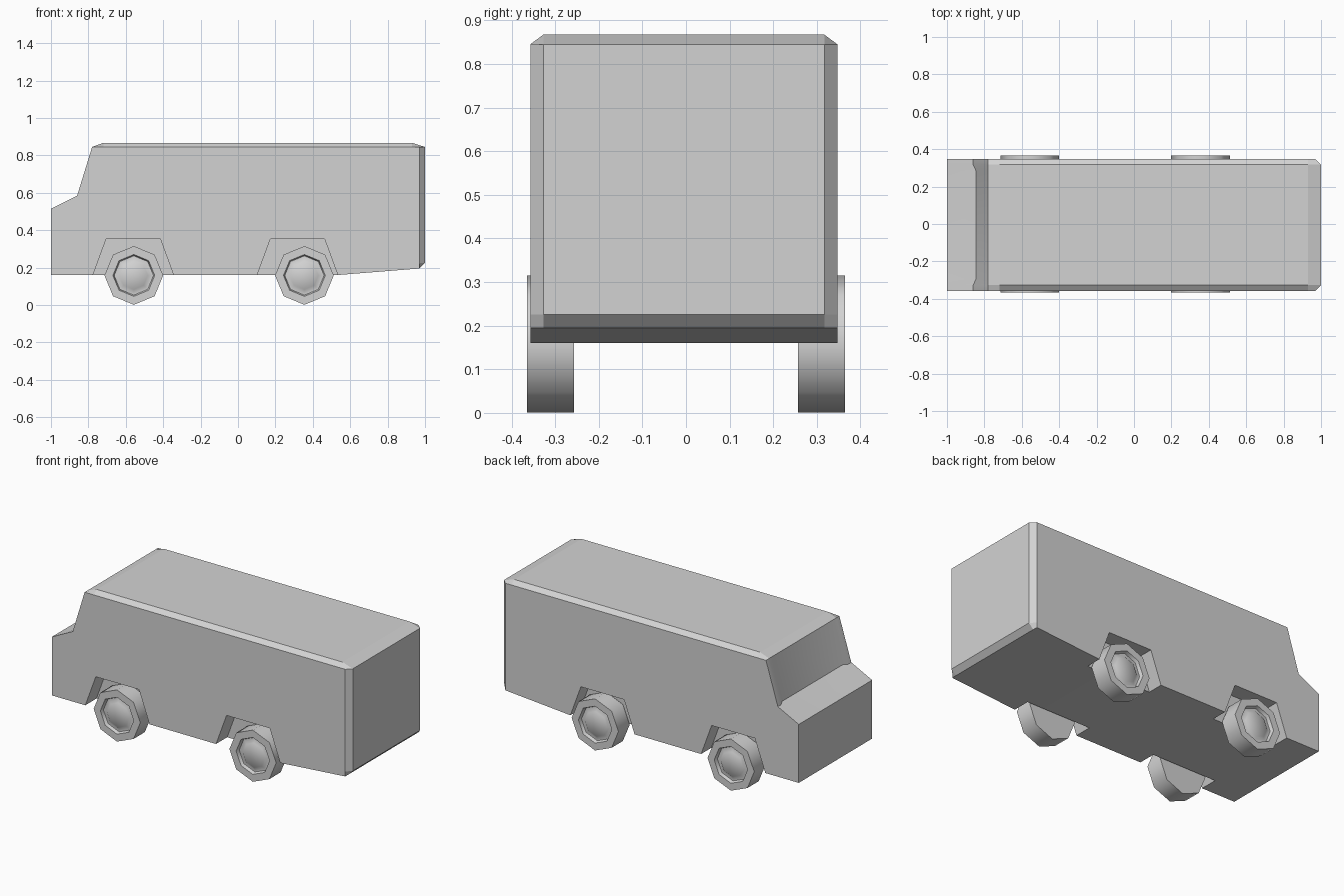
import bpy, bmesh, math

if "Cube" in bpy.data.objects:
    bpy.data.objects.remove(bpy.data.objects["Cube"])

GREY = (0.65, 0.65, 0.65, 1)
paint = bpy.data.materials.new("plain_grey")
paint.use_nodes = True
paint.diffuse_color = GREY
paint.node_tree.nodes["Principled BSDF"].inputs["Base Color"].default_value = GREY


def loft(name, rings, smooth=None):
    """Skin a row of equal-length rings and cap both ends."""
    bm = bmesh.new()
    rows = [[bm.verts.new(p) for p in ring] for ring in rings]
    count = len(rows[0])
    for a, b in zip(rows, rows[1:]):
        for i in range(count):
            j = (i + 1) % count
            bm.faces.new((a[i], a[j], b[j], b[i]))
    bm.faces.new(rows[0])
    bm.faces.new(rows[-1])
    bmesh.ops.recalc_face_normals(bm, faces=bm.faces)
    mesh = bpy.data.meshes.new(name)
    bm.to_mesh(mesh)
    bm.free()
    obj = bpy.data.objects.new(name, mesh)
    bpy.context.collection.objects.link(obj)
    mesh.materials.append(paint)
    bpy.ops.object.select_all(action='DESELECT')
    obj.select_set(True)
    bpy.context.view_layer.objects.active = obj
    if smooth:
        bpy.ops.object.shade_smooth_by_angle(angle=math.radians(smooth))
    return obj


# Body: side profile lofted across, with bevelled roof and tail edges
MID = -0.005
side = [(-1, .16), (-1, .515), (-.86, .585), (-.78, .845), (-.72, .845),
        (.93, .845), (.97, .845), (.97, .225), (.97, .195), (.53, .16)]
full = [(-1, .16), (-1, .515), (-.86, .585), (-.78, .845), (-.72, .867),
        (.93, .867), (1, .845), (1, .225), (.97, .195), (.53, .16)]
middle = list(full)
middle[2] = (-.845, .59)    # windscreen base set back
stations = [(-.352, side), (-.322, full), (-.29, middle),
            (.29, middle), (.322, full), (.352, side)]
body = loft("van_body", [[(x, y + MID, z) for x, z in prof] for y, prof in stations], 15)

# Wheel arches
for arch_x in (-.56, .318):
    for s in (-1, 1):
        shape = [(-.245, .08), (-.145, .352), (.145, .352), (.245, .08)]
        cutter = loft("arch_cutter", [[(arch_x + x, s * y, z) for x, z in shape]
                                      for y in (.25, .45)])
        cutter.hide_render = True
        mod = body.modifiers.new("arch", 'BOOLEAN')
        mod.operation = 'DIFFERENCE'
        mod.solver = 'EXACT'
        mod.object = cutter
        bpy.context.view_layer.objects.active = body
        bpy.ops.object.modifier_apply(modifier=mod.name)
        bpy.data.objects.remove(cutter)

# Wheels: eight-sided tyre, recessed rim, raised hub
HUB = [(.157, .257), (.157, .365), (.112, .365), (.105, .345), (.088, .345), (.075, .355)]
for axle, wheel_x in (("front", -.557), ("rear", .355)):
    for s, label in ((-1, "near"), (1, "far")):
        rings = []
        for r, y in HUB:
            rings.append([(wheel_x + r * math.cos(k * math.pi / 4), s * y,
                           .158 + r * math.sin(k * math.pi / 4)) for k in range(8)])
        loft(f"{axle}_wheel_{label}", rings, 50)
